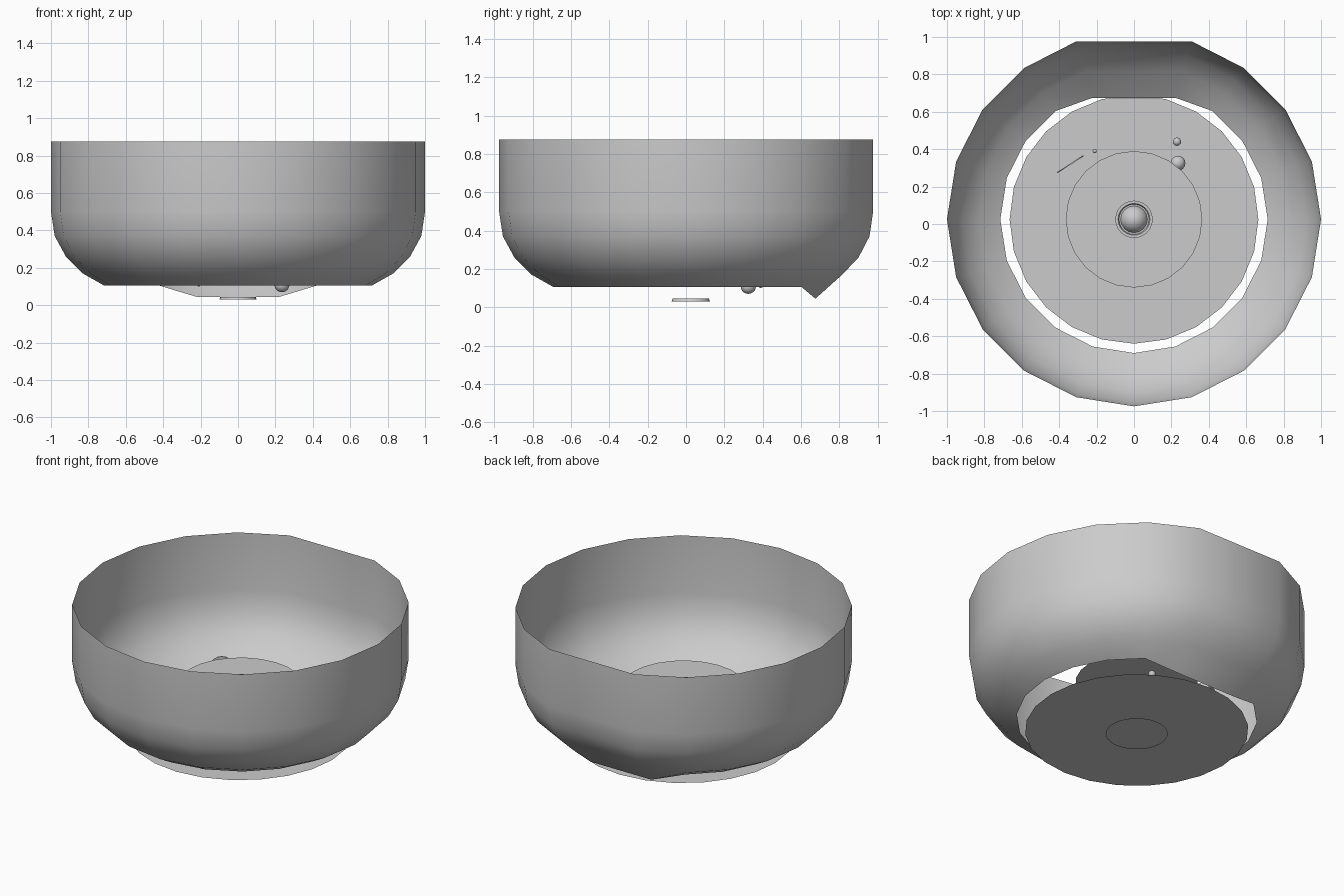
import bpy, bmesh
from math import cos, sin, pi, radians
from mathutils import Matrix, Vector

if "Cube" in bpy.data.objects:
    bpy.data.objects.remove(bpy.data.objects["Cube"])

CY = 0.025  # y of the bowl axis


def finish(name, bm, smooth=True):
    mesh = bpy.data.meshes.new(name)
    bm.to_mesh(mesh)
    bm.free()
    ob = bpy.data.objects.new(name, mesh)
    bpy.context.collection.objects.link(ob)
    bpy.ops.object.select_all(action='DESELECT')
    ob.select_set(True)
    bpy.context.view_layer.objects.active = ob
    if smooth:
        bpy.ops.object.shade_smooth_by_angle(angle=radians(40))
    return ob


def loft(bm, rings):
    for low, high in zip(rings, rings[1:]):
        n = len(low)
        if len(high) == n:
            for i in range(n):
                j = (i + 1) % n
                bm.faces.new((low[i], low[j], high[j], high[i]))


def disc(name, r, z):
    bm = bmesh.new()
    bmesh.ops.create_circle(bm, cap_ends=True, segments=24, radius=r,
                            matrix=Matrix.Translation((0, CY, z)))
    return finish(name, bm, False)


def ball(name, x, y, z, r):
    bm = bmesh.new()
    bmesh.ops.create_uvsphere(bm, u_segments=16, v_segments=10, radius=r,
                              matrix=Matrix.Translation((x, y, z)))
    return finish(name, bm)


def lathe(name, profile, n=24):
    bm = bmesh.new()
    rings = [[bm.verts.new((r * cos(2 * pi * i / n), CY + r * sin(2 * pi * i / n), z))
              for i in range(n)] for r, z in profile]
    loft(bm, rings)
    return finish(name, bm)


# Bowl shell: twenty sides with the middle back corner left out
bm = bmesh.new()
profile = [(0.715, 0.105), (0.83, 0.17), (0.92, 0.26), (0.98, 0.37), (1, 0.5), (1, 0.875)]
rings = []
for r, z in profile:
    rings.append([bm.verts.new((r * cos(k * pi / 10), CY + r * sin(k * pi / 10), z))
                  for k in range(20) if k != 5])
# Drooping lip at the back of the lower edge
for v in rings[0]:
    if v.co.y > 0.69:
        v.co.y = 0.675
        v.co.z = 0.045
loft(bm, rings)
finish("bowl_shell", bm)

# Flat base discs and raised inner disc
disc("base_disc", 0.665, 0.025)
disc("foot_disc", 0.185, 0.0)
disc("inner_disc", 0.365, 0.35)

# Drain ring under the inner disc, and the centre knob with its collar
lathe("drain_ring", [(0.085, 0.035), (0.1, 0.03), (0.095, 0.045), (0.08, 0.045)])
lathe("knob_collar", [(0.1, 0.351), (0.1, 0.365), (0.085, 0.365), (0.08, 0.352)])
ball("centre_knob", 0, CY, 0.33, 0.075)

# Small beads
for name, x, y, z, r in (("large_bead", 0.235, 0.325, 0.11, 0.04),
                         ("small_bead", 0.23, 0.44, 0.14, 0.022),
                         ("tiny_bead", -0.21, 0.39, 0.112, 0.011)):
    ball(name, x, y, z, r)

# Thin upright disc
bm = bmesh.new()
place = (Matrix.Translation((-0.34, 0.32, 0.225)) @ Matrix.Rotation(radians(33), 4, 'Z')
         @ Matrix.Rotation(pi / 2, 4, 'X') @ Matrix.Diagonal(Vector((1, 1.2, 1, 1))))
bmesh.ops.create_cone(bm, cap_ends=True, segments=20, radius1=0.083, radius2=0.083,
                      depth=0.006, matrix=place)
finish("upright_disc", bm)
